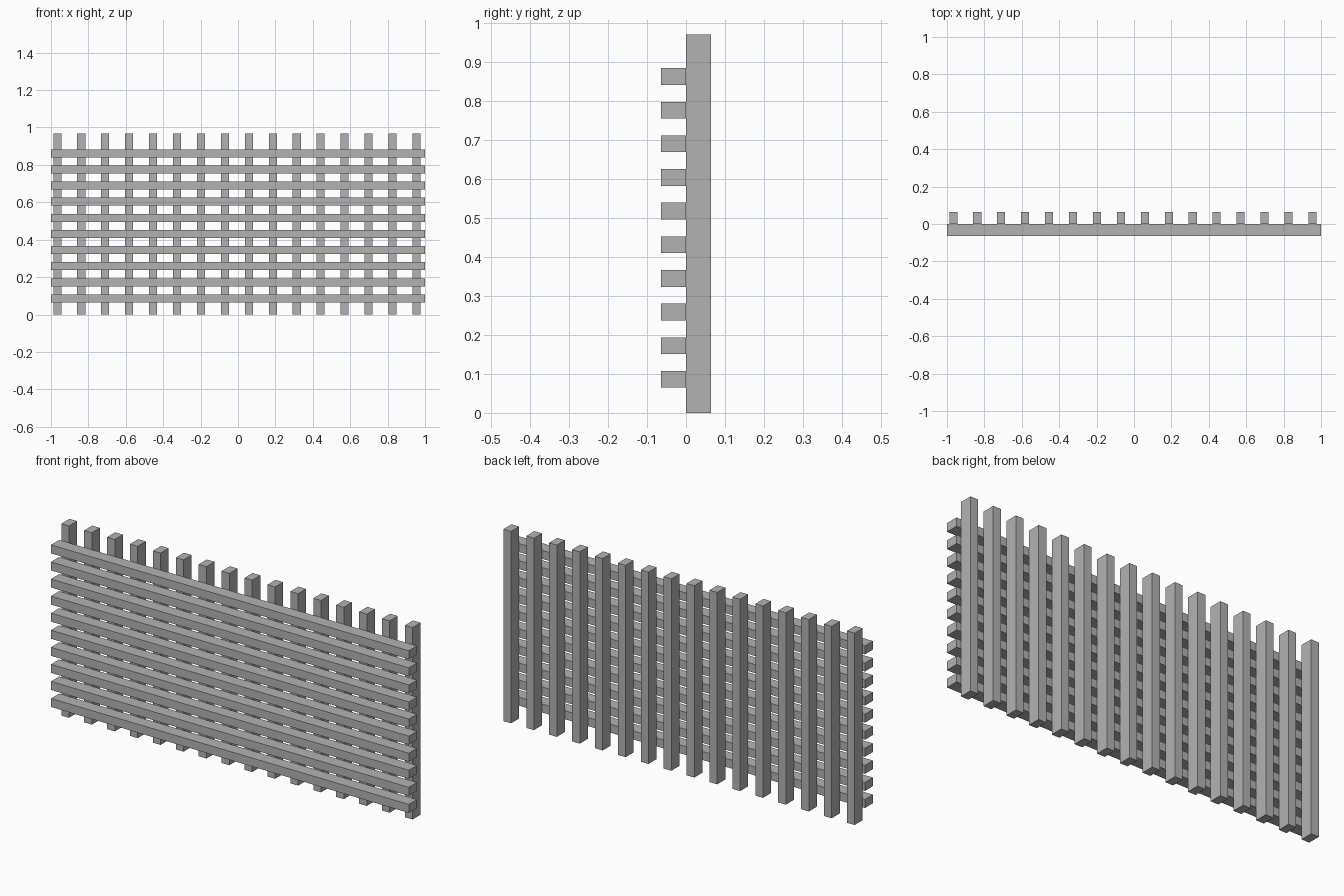
import bpy

# Remove the default object
default = bpy.data.objects.get("Cube")
if default:
    bpy.data.objects.remove(default, do_unlink=True)

# Single flat colour
GREY = (0.45, 0.45, 0.45, 1)
grey = bpy.data.materials.new("plain_grey")
grey.use_nodes = True
grey.diffuse_color = GREY
grey.node_tree.nodes["Principled BSDF"].inputs["Base Color"].default_value = GREY


def bar(name, size, centre):
    """Add a square-edged bar with its scale applied."""
    bpy.ops.mesh.primitive_cube_add(size=1, location=centre)
    obj = bpy.context.object
    obj.name = name
    obj.scale = size
    bpy.ops.object.transform_apply(location=False, rotation=False, scale=True)
    obj.data.materials.append(grey)
    return obj


THICK = 0.043    # visible width of every bar
DEPTH = 0.0645   # front-to-back depth of every bar

# Upright posts, at the back
POSTS, HEIGHT = 16, 0.969
for i in range(POSTS):
    x = -0.966 + i * 0.128
    bar(f"post_{i + 1}", (THICK, DEPTH, HEIGHT), (x, DEPTH / 2, HEIGHT / 2))

# Horizontal rails, across the front
RAILS, LENGTH = 10, 2.0
for i in range(RAILS):
    z = 0.086 + i * 0.0862
    bar(f"rail_{i + 1}", (LENGTH, DEPTH, THICK), (0, -DEPTH / 2, z))
